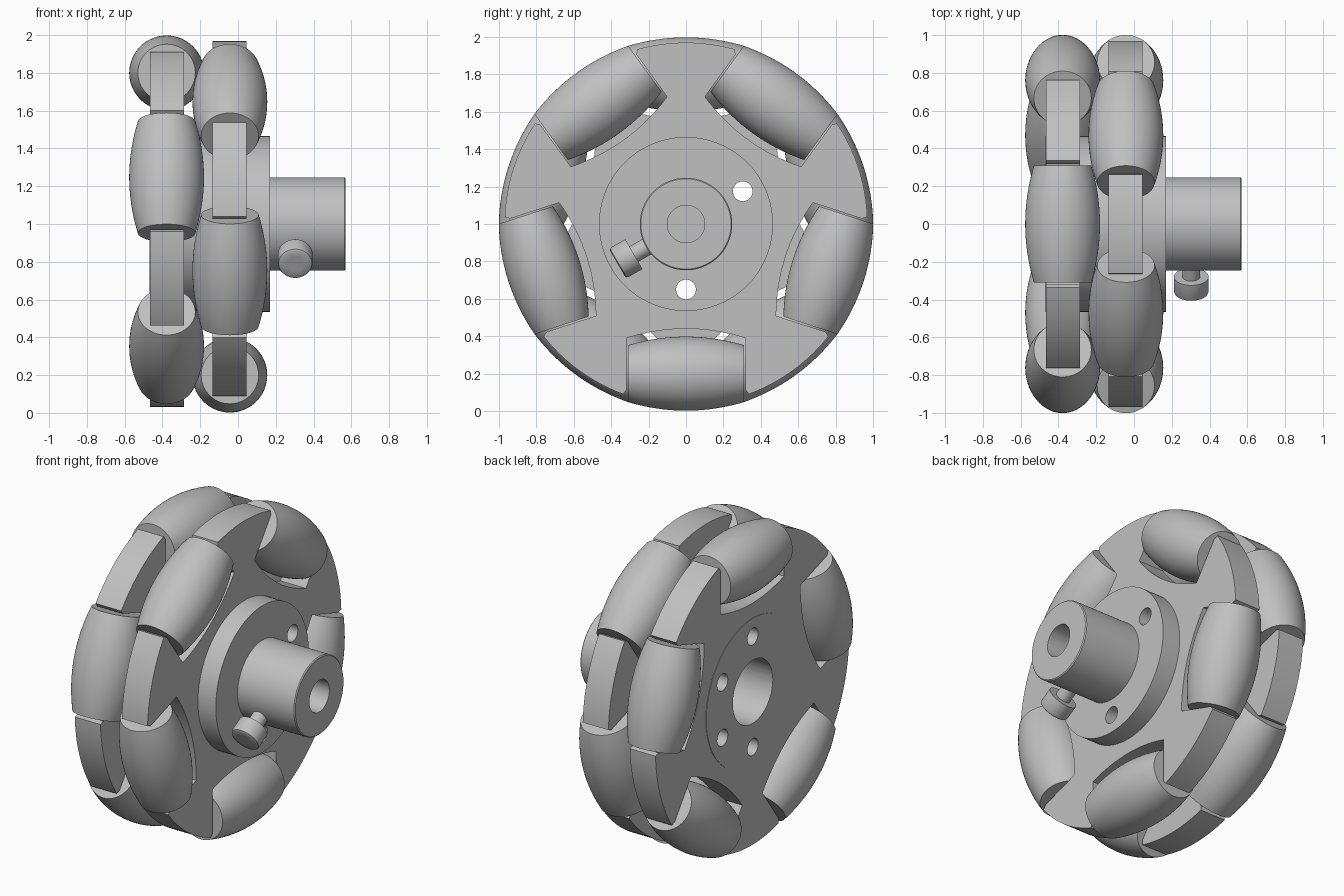
import bpy, bmesh
from math import sin, cos, pi, radians, sqrt, atan2, hypot, asin
from mathutils import Matrix

cube = bpy.data.objects.get("Cube")
if cube:
    bpy.data.objects.remove(cube, do_unlink=True)

grey = bpy.data.materials.new("light_grey")
grey.use_nodes = True
grey.diffuse_color = (0.53, 0.53, 0.53, 1)
grey.node_tree.nodes["Principled BSDF"].inputs["Base Color"].default_value = (0.53, 0.53, 0.53, 1)

move = Matrix.Translation
parts = []


def turn(degrees, axis="X"):
    return Matrix.Rotation(radians(degrees), 4, axis)


def finish(name, bm):
    bmesh.ops.recalc_face_normals(bm, faces=bm.faces)
    mesh = bpy.data.meshes.new(name)
    bm.to_mesh(mesh)
    bm.free()
    mesh.materials.append(grey)
    ob = bpy.data.objects.new(name, mesh)
    bpy.context.scene.collection.objects.link(ob)
    parts.append(ob)
    return ob


def lathe(name, profile, matrix, steps=64):
    """Spin a closed (axial, radius) profile about local x."""
    bm = bmesh.new()
    rings = [[bm.verts.new((a, r * cos(2 * pi * i / steps), r * sin(2 * pi * i / steps)))
              for i in range(steps)] for a, r in profile]
    for j, ring in enumerate(rings):
        nxt = rings[(j + 1) % len(rings)]
        if profile[j][1] == 0 and profile[(j + 1) % len(rings)][1] == 0:
            continue
        for i in range(steps):
            k = (i + 1) % steps
            bm.faces.new((ring[i], ring[k], nxt[k], nxt[i]))
    bmesh.ops.remove_doubles(bm, verts=bm.verts, dist=1e-5)
    bm.transform(matrix)
    return finish(name, bm)


def rod(name, start, end, radius, matrix, steps=64):
    return lathe(name, [(start, 0), (start, radius), (end, radius), (end, 0)], matrix, steps)


def cut(ob, cutters):
    for c in cutters:
        mod = ob.modifiers.new("cut", "BOOLEAN")
        mod.operation, mod.solver, mod.object = "DIFFERENCE", "EXACT", c
    bpy.context.view_layer.update()
    graph = bpy.context.evaluated_depsgraph_get()
    baked = bpy.data.meshes.new_from_object(ob.evaluated_get(graph))
    ob.modifiers.clear()
    ob.data = baked


def discard(cutters):
    for c in cutters:
        parts.remove(c)
        bpy.data.objects.remove(c, do_unlink=True)


RIM, HALF, PITCH = 0.97, 0.318, 72
axle = move((0, 0, 1))


def plate(name, x0, x1, start):
    """Five-spoked disc with parallel-walled roller pockets."""
    edge = sqrt(RIM ** 2 - HALF ** 2)
    pocket = [(-HALF, edge - 0.03), (-HALF, 0.61)]
    pocket += [(HALF * t / 8, 0.56 + 0.05 * (t / 8) ** 2) for t in range(-7, 8)]
    pocket += [(HALF, 0.61), (HALF, edge - 0.03)]
    lip = asin(HALF / RIM) + 0.02
    bm = bmesh.new()
    outline = []
    for n in range(5):
        base = radians(start + n * PITCH)
        for t, r in pocket:
            outline.append((base + atan2(t, r), hypot(t, r)))
        sweep = radians(PITCH) - 2 * lip
        outline += [(base + lip + sweep * i / 12, RIM) for i in range(13)]
    face = bm.faces.new([bm.verts.new((x0, r * cos(a), r * sin(a))) for a, r in outline])
    new = bmesh.ops.extrude_face_region(bm, geom=[face])["geom"]
    bmesh.ops.translate(bm, vec=(x1 - x0, 0, 0),
                        verts=[v for v in new if isinstance(v, bmesh.types.BMVert)])
    bm.transform(axle)
    return finish(name, bm)


# Wheel plates, with a core that joins them
front_plate = plate("outer_plate", -0.135, 0.045, 270)
back_plate = plate("inner_plate", -0.465, -0.285, 90)
core = rod("core", -0.468, 0.044, 0.465, axle, 96)

# Hub with its flange and shaft bore
hub = lathe("hub", [(0.045, 0.1), (0.045, 0.465), (0.17, 0.465), (0.17, 0.247),
                    (0.564, 0.247), (0.57, 0.241), (0.57, 0.1)], axle, 96)

# Bore and bolt holes: six in the wheel, three of them through the flange
bore = rod("bore_cutter", -0.6, 0.0449, 0.2, axle)
bolts = [rod("bolt_cutter", -0.6, 0.3, 0.053,
             axle @ turn(30 + 60 * i) @ move((0, 0.35, 0)), 32) for i in range(6)]
for ob in (front_plate, back_plate, core):
    cut(ob, [bore] + bolts)
cut(hub, bolts[::2])
discard([bore] + bolts)

# Barrel rollers, the two rows staggered by half a pitch
barrel = [(0.31 * t / 10, 0.198 - 0.046 * (t / 10) ** 2) for t in range(-10, 11)]
barrel = [(-0.31, 0)] + barrel + [(0.31, 0)]
for row, x, start in (("outer", -0.043, 270), ("inner", -0.378, 90)):
    for n in range(5):
        lathe(f"{row}_roller_{n + 1}", barrel,
              move((x, 0, 1)) @ turn(start + n * PITCH) @ move((0, 0.8, 0)) @ turn(-90, "Y"))

# Clamping screw with a hexagonal socket
screw = move((0.303, 0, 1)) @ turn(210) @ turn(90, "Z")
rod("screw_shank", 0.2, 0.33, 0.047, screw, 32)
head = lathe("screw_head", [(0.322, 0), (0.322, 0.092), (0.408, 0.092), (0.418, 0.088),
                            (0.423, 0.078), (0.423, 0)], screw, 48)
socket = rod("socket_cutter", 0.37, 0.5, 0.052, screw, 6)
cut(head, [socket])
discard([socket])

# Smooth the round surfaces and keep the edges sharp
bpy.ops.object.select_all(action="DESELECT")
for ob in parts:
    ob.select_set(True)
bpy.context.view_layer.objects.active = parts[0]
bpy.ops.object.shade_smooth_by_angle(angle=radians(30))
